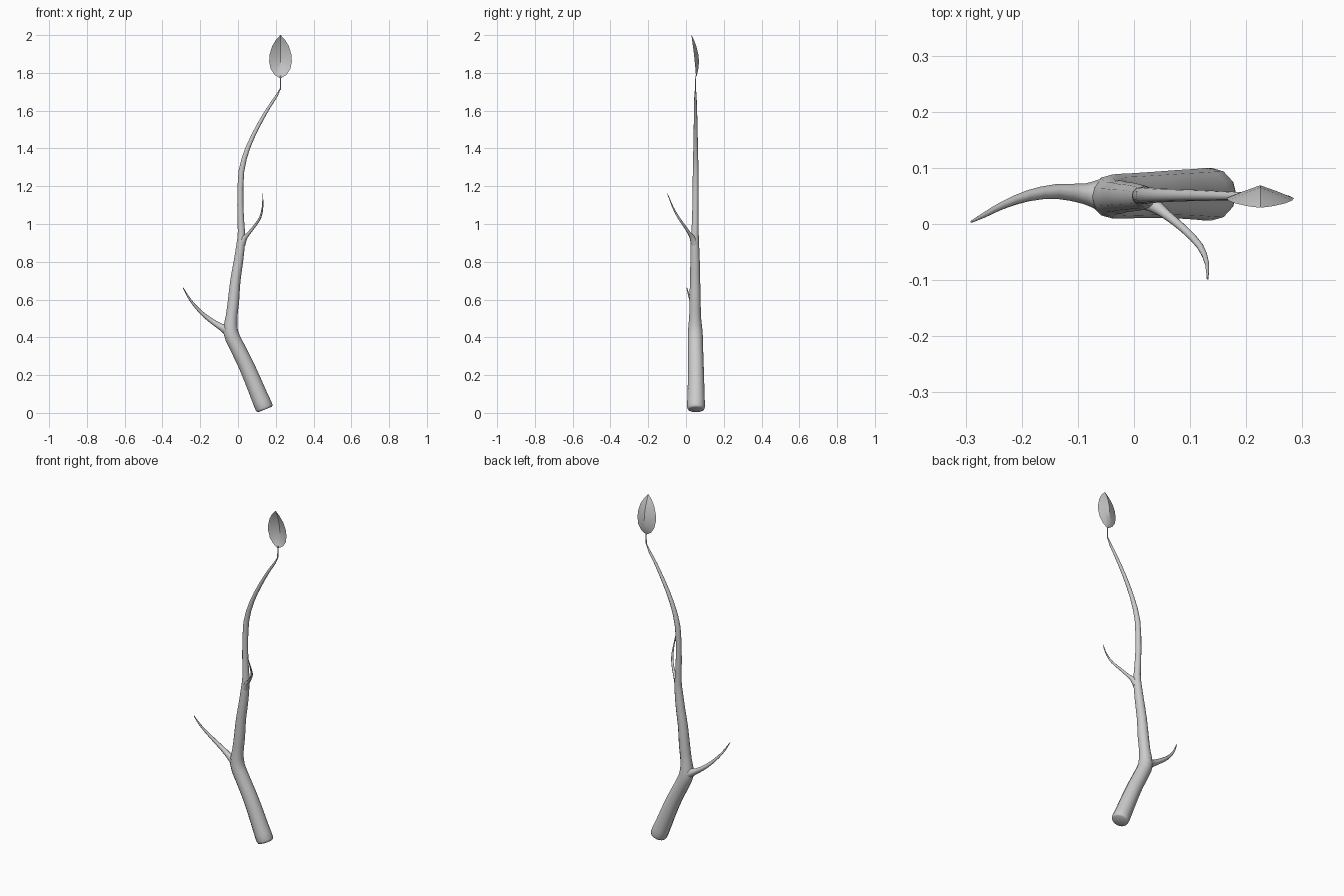
import bpy, bmesh, math
from mathutils import Vector


def finish(name, bm, angle):
    mesh = bpy.data.meshes.new(name)
    bmesh.ops.recalc_face_normals(bm, faces=bm.faces[:])
    bm.to_mesh(mesh)
    bm.free()
    ob = bpy.data.objects.new(name, mesh)
    bpy.context.collection.objects.link(ob)
    bpy.context.view_layer.objects.active = ob
    ob.select_set(True)
    bpy.ops.object.shade_smooth_by_angle(angle=math.radians(angle))
    ob.select_set(False)
    return ob


def spline(pts, steps):
    # Catmull-Rom through (x, y, z, radius) points
    p = [Vector(q) for q in pts]
    p = [2 * p[0] - p[1]] + p + [2 * p[-1] - p[-2]]
    out = []
    for i in range(1, len(p) - 2):
        a, b, c, d = p[i - 1:i + 3]
        for k in range(steps):
            t = k / steps
            out.append(0.5 * (2 * b + (c - a) * t + (2 * a - 5 * b + 4 * c - d) * t * t
                              + (3 * b - a - 3 * c + d) * t ** 3))
    return out + [p[-2]]


def tube(name, pts, sides, steps=2):
    path = spline(pts, steps)
    bm = bmesh.new()
    rings, u = [], Vector((0, 1, 0))
    for i, q in enumerate(path):
        a, b = path[max(i - 1, 0)], path[min(i + 1, len(path) - 1)]
        t = (b - a).to_3d().normalized()
        u = (u - t * u.dot(t)).normalized()
        v = t.cross(u)
        rings.append([bm.verts.new(q.to_3d() + q.w * (math.cos(w) * u + math.sin(w) * v))
                      for w in (2 * math.pi * k / sides for k in range(sides))])
    for r, s in zip(rings, rings[1:]):
        for k in range(sides):
            n = (k + 1) % sides
            bm.faces.new((r[k], r[n], s[n], s[k]))
    bm.faces.new(rings[0])
    bm.faces.new(rings[-1])
    return finish(name, bm, 50)


# main stem, tapering from the cut base to the tip
tube("main_stem", [
    (.143, .053, .018, .039), (.138, .053, .030, .047), (.108, .053, .10, .045),
    (.075, .053, .18, .043), (.035, .052, .27, .041), (-.010, .050, .36, .040),
    (-.039, .049, .43, .039), (-.034, .048, .51, .031), (-.024, .048, .59, .030),
    (-.014, .048, .70, .027), (.002, .048, .80, .025), (.015, .047, .90, .022),
    (.018, .048, .96, .019), (.012, .050, 1.10, .016), (.018, .051, 1.28, .015),
    (.055, .051, 1.41, .012), (.110, .051, 1.525, .010), (.165, .050, 1.62, .008),
    (.205, .050, 1.68, .006), (.224, .050, 1.718, .002)], 12)

# side branches with flared collars
tube("lower_branch", [
    (-.030, .050, .425, .036), (-.062, .052, .443, .028), (-.090, .054, .455, .018),
    (-.140, .058, .487, .013), (-.190, .050, .527, .010), (-.235, .033, .575, .007),
    (-.265, .017, .617, .005), (-.290, .004, .662, .002)], 8)
tube("upper_branch", [
    (.020, .045, .895, .020), (.036, .033, .928, .014), (.056, .018, .950, .009),
    (.090, -.010, .992, .007), (.118, -.040, 1.035, .006), (.130, -.070, 1.09, .004),
    (.131, -.098, 1.16, .0015)], 8)

# leaf stalk
tube("leaf_stalk", [(.224, .050, 1.71, .003), (.225, .050, 1.74, .003),
                    (.225, .052, 1.785, .002)], 6, 1)

# leaf blade: (height, half width, midrib y, edge y), folded along the midrib
profile = [(1.772, .003, .051, .050), (1.79, .032, .058, .052), (1.82, .052, .065, .050),
           (1.86, .060, .069, .046), (1.90, .057, .065, .042), (1.94, .045, .055, .037),
           (1.975, .024, .042, .032), (2.0, .001, .030, .029)]
bm = bmesh.new()
rows = []
for z, w, ym, ye in profile:
    rows.append([bm.verts.new((.225 + w * s, ym + (ye - ym) * abs(s) ** 1.1, z))
                 for s in (-1, -.5, 0, .5, 1)])
for r, s in zip(rows, rows[1:]):
    for k in range(4):
        bm.faces.new((r[k], r[k + 1], s[k + 1], s[k]))
finish("leaf", bm, 30)
